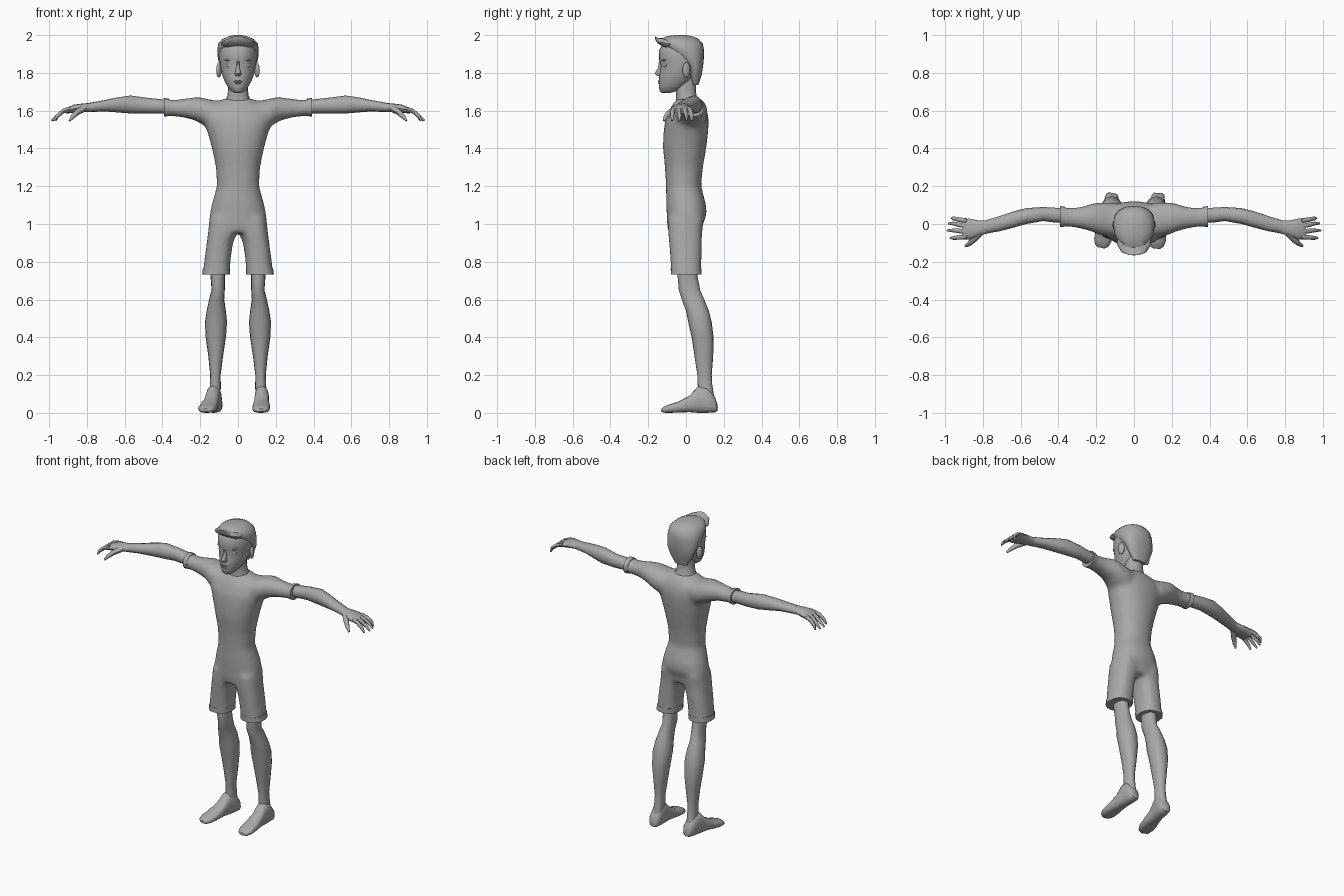
import bpy, bmesh, math
from mathutils import Vector, Matrix

grey = bpy.data.materials.new("plain_grey")
grey.diffuse_color = (0.40, 0.40, 0.40, 1)


def skin(bm, rings):
    """Bridge equal-length rings and cap both ends."""
    rows = [[bm.verts.new(p) for p in r] for r in rings]
    n = len(rows[0])
    for a, b in zip(rows, rows[1:]):
        for i in range(n):
            j = (i + 1) % n
            bm.faces.new((a[i], a[j], b[j], b[i]))
    bm.faces.new(rows[0][::-1])
    bm.faces.new(rows[-1])


def loft(bm, axis, rows, s=1, n=16, power=2.2, taper=0.0):
    """Rows are (position on axis, u0, u1, v0, v1); s=-1 mirrors across x."""
    rings = []
    for t, u0, u1, v0, v1 in rows:
        ring = []
        for k in range(n):
            a = 2 * math.pi * k / n
            c, d = math.cos(a), math.sin(a)
            c = math.copysign(abs(c) ** (2 / power), c)
            d = math.copysign(abs(d) ** (2 / power), d)
            u = (u0 + u1) / 2 + (u1 - u0) / 2 * c * (1 + taper * d)
            v = (v0 + v1) / 2 + (v1 - v0) / 2 * d
            p = {"x": (t, u, v), "y": (u, t, v), "z": (u, v, t)}[axis]
            ring.append((p[0] * s, p[1], p[2]))
        rings.append(ring)
    skin(bm, rings)


def sym(rows):
    """Expand (position, half width, v0, v1) to centred loft rows."""
    return [(t, -h, h, a, b) for t, h, a, b in rows]


def tube(bm, pts, radii, s=1, n=8):
    pts = [Vector(p) for p in pts]
    rings = []
    for i, p in enumerate(pts):
        d = pts[min(i + 1, len(pts) - 1)] - pts[max(i - 1, 0)]
        q = d.to_track_quat("Z", "Y")
        ring = []
        for k in range(n):
            a = 2 * math.pi * k / n
            w = p + q @ Vector((math.cos(a), math.sin(a), 0)) * radii[i]
            ring.append((w.x * s, w.y, w.z))
        rings.append(ring)
    skin(bm, rings)


def ball(bm, loc, size, yaw=0.0):
    m = Matrix.Translation(loc) @ Matrix.Rotation(yaw, 4, "Z") @ Matrix.Diagonal((*size, 1))
    bmesh.ops.create_uvsphere(bm, u_segments=14, v_segments=8, radius=1, matrix=m)


def finish(name, bm):
    bmesh.ops.recalc_face_normals(bm, faces=bm.faces[:])
    me = bpy.data.meshes.new(name)
    bm.to_mesh(me)
    bm.free()
    me.materials.append(grey)
    ob = bpy.data.objects.new(name, me)
    bpy.context.collection.objects.link(ob)
    return ob


# One-piece suit: torso, sleeves and short legs fused together
bm = bmesh.new()
loft(bm, "z", sym([
    (0.955, .150, -.095, .085), (1.00, .155, -.100, .090), (1.05, .150, -.102, .110),
    (1.10, .140, -.105, .107), (1.20, .112, -.106, .080), (1.30, .117, -.112, .090),
    (1.40, .138, -.122, .107), (1.48, .160, -.120, .117), (1.55, .185, -.110, .121),
    (1.60, .175, -.090, .112), (1.635, .125, -.070, .095), (1.665, .070, -.045, .066)]), n=24)
for s in (1, -1):
    loft(bm, "x", [
        (.06, -.070, .100, 1.50, 1.655), (.13, -.070, .115, 1.50, 1.655),
        (.18, -.060, .115, 1.52, 1.668), (.22, -.042, .110, 1.545, 1.673),
        (.28, -.025, .090, 1.562, 1.664), (.34, -.015, .086, 1.570, 1.657),
        (.38, -.013, .090, 1.573, 1.662)], s)
    loft(bm, "z", [
        (1.03, .010, .150, -.095, .095), (.95, .004, .160, -.095, .086),
        (.90, .026, .166, -.090, .085), (.82, .038, .177, -.084, .083),
        (.74, .043, .187, -.079, .081)], s, power=2.4)
suit = finish("suit", bm)
mod = suit.modifiers.new("fuse", "REMESH")
mod.mode = "VOXEL"
mod.voxel_size = 0.011
bpy.context.view_layer.objects.active = suit
suit.select_set(True)
bpy.ops.object.modifier_apply(modifier=mod.name)
bm = bmesh.new()
bm.from_mesh(suit.data)
for _ in range(7):
    bmesh.ops.smooth_vert(bm, verts=[v for v in bm.verts if v.co.z > .76 and abs(v.co.x) < .36],
                          factor=.5, use_axis_x=True, use_axis_y=True, use_axis_z=True)
bm.to_mesh(suit.data)
bm.free()

# Neck
bm = bmesh.new()
loft(bm, "z", sym([(1.60, .085, -.060, .085), (1.65, .068, -.053, .068), (1.68, .056, -.052, .055),
                   (1.72, .052, -.056, .052), (1.79, .052, -.060, .055)]))
finish("neck", bm)

# Head with nose, lips and ears
bm = bmesh.new()
loft(bm, "z", sym([
    (1.694, .018, -.128, -.085), (1.704, .036, -.140, -.045), (1.73, .056, -.144, .000),
    (1.76, .073, -.144, .030), (1.80, .087, -.141, .055), (1.84, .094, -.134, .070),
    (1.87, .098, -.143, .080), (1.92, .099, -.142, .080), (1.96, .085, -.120, .070),
    (1.985, .050, -.080, .040)]), n=24, taper=.12)
loft(bm, "z", sym([(1.862, .009, -.144, -.11), (1.825, .010, -.150, -.11), (1.797, .018, -.168, -.11),
                   (1.783, .014, -.154, -.11)]), n=10)
ball(bm, (0, -.142, 1.755), (.024, .007, .005))
ball(bm, (0, -.141, 1.745), (.020, .007, .005))
for s in (1, -1):
    ball(bm, (s * .101, .002, 1.815), (.013, .022, .040), s * .35)
finish("head", bm)

# Eyes and brows
for name, z, size, y in (("eyes", 1.84, (.024, .009, .011), -.113),
                         ("brows", 1.868, (.031, .009, .006), -.121)):
    bm = bmesh.new()
    for s in (1, -1):
        ball(bm, (s * .045, y, z), size, s * .45)
    finish(name, bm)

# Hair cap with swept-up fringe
bm = bmesh.new()
loft(bm, "z", sym([
    (1.735, .045, .035, .066), (1.79, .078, .015, .083), (1.84, .098, .000, .091),
    (1.88, .107, -.050, .095), (1.92, .110, -.100, .096), (1.955, .105, -.130, .089),
    (1.98, .082, -.130, .066), (1.993, .050, -.105, .035), (2.0, .020, -.060, .000)]), n=24)
loft(bm, "y", [(-.165, -.025, .025, 1.980, 1.994), (-.150, -.065, .065, 1.957, 1.986),
               (-.110, -.090, .090, 1.930, 1.982), (-.050, -.085, .085, 1.930, 1.975)])
finish("hair", bm)

for s, side in ((1, "right"), (-1, "left")):
    # Sleeve cuff and shorts hem
    bm = bmesh.new()
    loft(bm, "x", [(.365, -.014, .091, 1.572, 1.663), (.391, -.016, .095, 1.568, 1.668)], s)
    finish("cuff_" + side, bm)
    bm = bmesh.new()
    loft(bm, "z", [(.765, .041, .186, -.081, .082), (.732, .043, .190, -.080, .083)], s, power=2.4)
    finish("hem_" + side, bm)

    # Forearm
    bm = bmesh.new()
    loft(bm, "x", [
        (.36, .005, .085, 1.585, 1.655), (.42, .008, .086, 1.586, 1.662),
        (.48, .016, .090, 1.586, 1.668), (.57, .000, .084, 1.585, 1.680),
        (.64, -.020, .066, 1.591, 1.670), (.71, -.038, .042, 1.596, 1.655),
        (.79, -.052, .018, 1.592, 1.641)], s, n=12)
    finish("arm_" + side, bm)

    # Hand: palm, four fingers and thumb
    bm = bmesh.new()
    loft(bm, "x", [
        (.77, -.049, .019, 1.593, 1.642), (.82, -.062, .018, 1.592, 1.638),
        (.87, -.082, .028, 1.588, 1.632), (.91, -.080, .027, 1.585, 1.612)], s, n=12)
    for y, y2, tip in ((.017, .030, .965), (-.012, .003, .982), (-.040, -.034, .988), (-.068, -.074, .972)):
        tube(bm, [(.885, y, 1.610), (.925, (y + y2) / 2, 1.598), (.957, y2, 1.572), (tip, y2, 1.547)],
             [.013, .012, .010, .005], s)
    tube(bm, [(.815, -.045, 1.612), (.850, -.085, 1.592), (.875, -.107, 1.568), (.892, -.117, 1.547)],
         [.019, .016, .012, .006], s)
    finish("hand_" + side, bm)

    # Lower leg
    bm = bmesh.new()
    loft(bm, "z", [
        (.80, .070, .150, -.045, .055), (.73, .070, .146, -.045, .060),
        (.65, .070, .140, -.038, .075), (.60, .073, .153, -.022, .097),
        (.54, .064, .166, .000, .121), (.48, .058, .175, .012, .136),
        (.40, .064, .171, .030, .146), (.30, .079, .157, .045, .144),
        (.20, .092, .147, .060, .136), (.15, .091, .149, .062, .139),
        (.08, .092, .152, .065, .150)], s)
    finish("leg_" + side, bm)

    # Foot, one of them turned out further
    bm = bmesh.new()
    loft(bm, "y", sym([
        (.165, .022, .010, .045), (.152, .034, .003, .085), (.110, .038, .000, .140),
        (.065, .037, .000, .142), (.020, .040, .004, .092), (-.040, .047, .002, .060),
        (-.090, .046, .000, .044), (-.118, .036, .001, .033), (-.131, .018, .006, .022)]), power=2.6)
    turn = -.02 if s > 0 else -.21
    bmesh.ops.rotate(bm, verts=bm.verts[:], cent=(0, .1, 0), matrix=Matrix.Rotation(turn, 3, "Z"))
    bmesh.ops.translate(bm, verts=bm.verts[:], vec=(s * .126, 0, 0))
    finish("foot_" + side, bm)

bpy.ops.object.select_all(action="SELECT")
bpy.ops.object.shade_smooth_by_angle(angle=math.radians(45))
